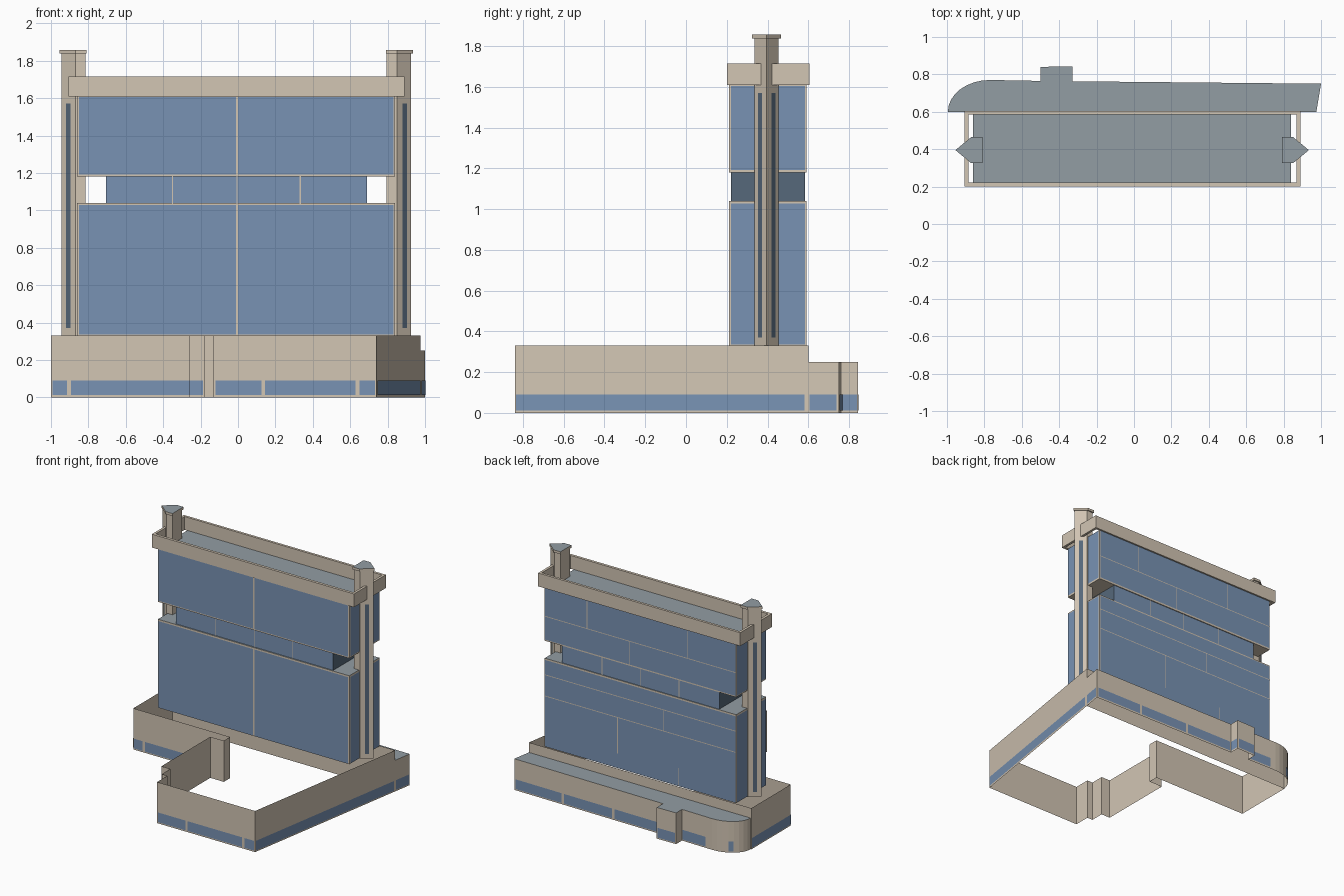
import bpy, bmesh, math
from mathutils import Vector

old = bpy.data.objects.get("Cube")
if old:
    bpy.data.objects.remove(old, do_unlink=True)


def material(name, rgb):
    m = bpy.data.materials.new(name)
    m.use_nodes = True
    col = tuple(c ** 2.2 for c in rgb) + (1,)
    m.diffuse_color = col
    m.node_tree.nodes["Principled BSDF"].inputs["Base Color"].default_value = col
    return m


STONE = material("warm stone", (.82, .77, .70))
GLASS = material("blue glass", (.47, .57, .70))
DARK = material("dark glass", (.34, .41, .48))
ROOF = material("grey roof", (.57, .61, .635))


def finish(name, bm, mats, rule=None):
    me = bpy.data.meshes.new(name)
    bm.normal_update()
    for f in bm.faces:
        f.material_index = rule(f) if rule else 0
    bm.to_mesh(me)
    bm.free()
    for m in mats:
        me.materials.append(m)
    ob = bpy.data.objects.new(name, me)
    bpy.context.collection.objects.link(ob)
    return ob


def is_top(f):
    return int(f.normal.z > .5)


def is_end(f):
    return int(abs(f.normal.x) > .5)


def prism(name, outline, z0, z1, mats, rule=None):
    """Solid extruded upward from a counter-clockwise plan outline."""
    bm = bmesh.new()
    base = bm.faces.new([bm.verts.new((x, y, z0)) for x, y in outline])
    res = bmesh.ops.extrude_face_region(bm, geom=[base], use_keep_orig=True)
    up = [v for v in res["geom"] if isinstance(v, bmesh.types.BMVert)]
    bmesh.ops.translate(bm, verts=up, vec=(0, 0, z1 - z0))
    bmesh.ops.recalc_face_normals(bm, faces=bm.faces)
    return finish(name, bm, mats, rule)


def rect(x0, x1, y0, y1):
    return [(x0, y0), (x1, y0), (x1, y1), (x0, y1)]


def sheet_wall(name, path, z0, z1, mat=STONE):
    """Thin wall along a plan path, outside on the right of travel."""
    bm = bmesh.new()
    low = [bm.verts.new((x, y, z0)) for x, y in path]
    high = [bm.verts.new((x, y, z1)) for x, y in path]
    for i in range(len(path) - 1):
        bm.faces.new((low[i], low[i + 1], high[i + 1], high[i]))
    return finish(name, bm, [mat])


def plate(name, a, b, z0, z1, mat=GLASS, out=.004):
    """Flat pane from plan point a to b, set just outside the wall."""
    a, b = Vector(a), Vector(b)
    d = (b - a).normalized()
    n = Vector((d.y, -d.x)) * out
    return sheet_wall(name, [a + n, b + n], z0, z1, mat)


def band(a, b, cuts):
    """Low window strip on one wall, split into spans given as fractions."""
    a, b = Vector(a), Vector(b)
    for s, e in cuts:
        plate("base_window", a.lerp(b, s), a.lerp(b, e), .012, .09)


# Podium walls around the open courtyard
podium = [(-1, .6), (-1, .1), (-.14, .1), (-.14, .02), (-.26, .02), (-.26, -.6),
          (-.18, -.6), (-.18, -.71), (-.13, -.71), (-.13, -.84), (.74, -.84),
          (.975, .6), (-1, .6)]
sheet_wall("podium_wall", podium, 0, .33)
full = [(.01, .99)]
band(podium[0], podium[1], full)
band(podium[1], podium[2], [(.01, .1), (.125, .99)])
band(podium[4], podium[5], full)
band(podium[5], podium[6], [(0, .9)])
band(podium[9], podium[10], [(.01, .295), (.315, .87), (.895, .99)])
band(podium[10], podium[11], [(.005, .988)])

# Lower rear terrace with a bay and one rounded corner
arc = [(-.77 - .225 * math.sin(t), .60 + .17 * math.cos(t))
       for t in (math.pi / 2 * i / 8 for i in range(9))]
terrace = [(.975, .6), (1, .75), (-.33, .763), (-.33, .843), (-.5, .84),
           (-.5, .765)] + arc
sheet_wall("terrace_wall", terrace, 0, .25)
bm = bmesh.new()
bm.faces.new([bm.verts.new((x, y, .25)) for x, y in terrace])
finish("terrace_roof", bm, [ROOF])
band(terrace[0], terrace[1], [(.05, .93)])
band(terrace[1], terrace[2], [(.01, .32), (.335, .66), (.675, .99)])
band(terrace[2], terrace[3], [(.05, .95)])
band(terrace[3], terrace[4], [(.05, .95)])
band(terrace[5], terrace[6], [(.03, .8)])
band(arc[3], arc[4], full)

# Tower: lower block, recessed glass storey, upper block
X0, X1, Y0, Y1 = -.86, .84, .212, .592
prism("lower_block", rect(X0, X1, Y0, Y1), .33, 1.04, [STONE, ROOF], is_top)
prism("recessed_storey", rect(-.705, .69, .222, .585), 1.04, 1.18, [GLASS, DARK], is_end)
prism("upper_block", rect(X0, X1, Y0, Y1), 1.18, 1.61, [STONE, ROOF], is_top)
for x in (-.35, -.005, .333):
    plate("storey_divider", (x - .003, .222), (x + .003, .222), 1.04, 1.18, STONE)
    plate("storey_divider", (x + .003, .585), (x - .003, .585), 1.04, 1.18, STONE)

# Large glass panes on all four sides of both blocks
for z0, z1 in ((.335, 1.028), (1.192, 1.605)):
    plate("front_glass", (X0 + .01, Y0), (-.011, Y0), z0, z1)
    plate("front_glass", (0, Y0), (X1 - .008, Y0), z0, z1)
    plate("rear_glass", (X1 - .005, Y1), (X0 + .005, Y1), z0, z1)
    for y0, y1 in ((.222, .335), (.455, .584)):
        plate("side_glass", (X1, y0), (X1, y1), z0, z1)
        plate("side_glass", (X0, y1), (X0, y0), z0, z1)

# Fine joints on the rear glass
for z in (.74, .91, 1.38):
    plate("rear_joint", (X1, Y1), (X0, Y1), z - .003, z + .003, STONE, .006)
for x, z0, z1 in ((.46, 1.38, 1.6), (-.435, 1.38, 1.6), (.08, 1.19, 1.38),
                  (-.22, .74, .91), (.19, .45, .74), (-.35, .335, .48)):
    plate("rear_joint", (x + .003, Y1), (x - .003, Y1), z0, z1, STONE, .006)

# Parapet ring, open in the middle
for n, r in (("front", rect(-.905, .89, .2, .222)), ("rear", rect(-.905, .89, .585, .605)),
             ("right", rect(-.905, -.885, .222, .585)), ("left", rect(.87, .89, .222, .585))):
    prism(n + "_parapet", r, 1.608, 1.715, [STONE])


# Pointed pylons at both ends, with caps and slit windows
def pylon_plan(side, back, shoulder, tip, half):
    pts = [(back, .4 - half), (shoulder, .4 - half), (tip, .4),
           (shoulder, .4 + half), (back, .4 + half)]
    pts = [(side * x - .01, y - .005) for x, y in pts]
    return pts if side > 0 else pts[::-1]


for side, name in ((1, "left"), (-1, "right")):
    plan = pylon_plan(side, .805, .86, .935, .06)
    prism(name + "_pylon", plan, .33, 1.84, [STONE])
    prism(name + "_pylon_cap", pylon_plan(side, .80, .86, .945, .07), 1.838, 1.858,
          [STONE, ROOF], is_top)
    for i in (1, 2):
        a, b = Vector(plan[i]), Vector(plan[i + 1])
        plate(name + "_slit_window", a.lerp(b, .36), a.lerp(b, .68), .37, 1.57, DARK)
